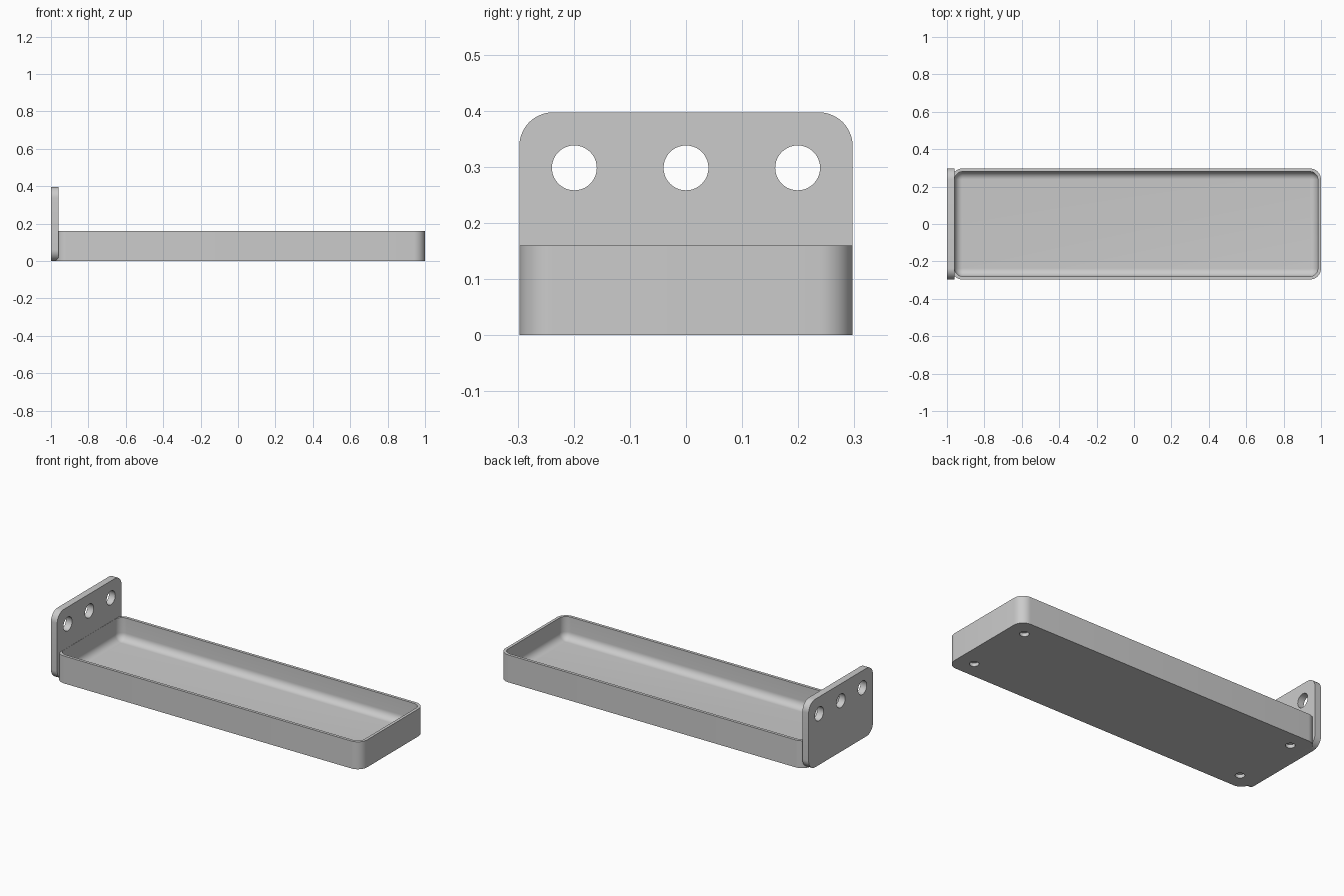
import bpy, bmesh
from math import pi, cos, sin, radians
from mathutils import Matrix

cube = bpy.data.objects.get("Cube")
if cube:
    bpy.data.objects.remove(cube, do_unlink=True)

# Single grey finish
grey = bpy.data.materials.new("grey")
grey.use_nodes = True
colour = (0.6, 0.6, 0.6, 1)
grey.diffuse_color = colour
grey.node_tree.nodes["Principled BSDF"].inputs["Base Color"].default_value = colour

X0, X1 = -0.976, 1.0      # tray ends
HALF = 0.297              # half depth of the tray and plate
CORNER = 0.06
WALL = 0.017
FILLET = 0.042
FLOOR, RIM = 0.03, 0.16
PLATE_X0, PLATE_X1, PLATE_TOP = -1.0, -0.96, 0.397


def rounded_rect(a0, a1, b0, b1, r, steps=10):
    """Outline of a rectangle with rounded corners."""
    pts = []
    corners = [(a1 - r, b1 - r), (a0 + r, b1 - r), (a0 + r, b0 + r), (a1 - r, b0 + r)]
    for i, (ca, cb) in enumerate(corners):
        for k in range(steps + 1):
            t = (i + k / steps) * pi / 2
            pts.append((ca + r * cos(t), cb + r * sin(t)))
    return pts


def skin(name, rings):
    """Closed solid through a stack of matching rings."""
    bm = bmesh.new()
    loops = [[bm.verts.new(p) for p in ring] for ring in rings]
    n = len(loops[0])
    for low, high in zip(loops, loops[1:]):
        for i in range(n):
            j = (i + 1) % n
            bm.faces.new((low[i], low[j], high[j], high[i]))
    bm.faces.new(loops[0][::-1])
    bm.faces.new(loops[-1])
    bmesh.ops.recalc_face_normals(bm, faces=bm.faces)
    return finish(name, bm)


def finish(name, bm):
    mesh = bpy.data.meshes.new(name)
    bm.to_mesh(mesh)
    bm.free()
    mesh.materials.append(grey)
    obj = bpy.data.objects.new(name, mesh)
    bpy.context.collection.objects.link(obj)
    return obj


def drill(target, name, centres, radius, depth, turn):
    """Cut a set of round holes with one hidden cutter."""
    bm = bmesh.new()
    for c in centres:
        bmesh.ops.create_cone(bm, cap_ends=True, segments=40, radius1=radius,
                              radius2=radius, depth=depth,
                              matrix=Matrix.Translation(c) @ turn)
    cutter = finish(name, bm)
    cutter.hide_render = True
    cutter.hide_viewport = True
    mod = target.modifiers.new("holes", "BOOLEAN")
    mod.operation = "DIFFERENCE"
    mod.solver = "EXACT"
    mod.object = cutter


def tray_ring(inset, z):
    r = max(CORNER - inset, 0.001)
    outline = rounded_rect(X0 + inset, X1 - inset, -HALF + inset, HALF - inset, r)
    return [(x, y, z) for x, y in outline]


# Tray: outer wall, rim, inner wall, filleted floor
rings = [tray_ring(0, 0), tray_ring(0, RIM), tray_ring(WALL, RIM)]
for k in range(11):
    t = k / 10 * pi / 2
    rings.append(tray_ring(WALL + FILLET * (1 - cos(t)), FLOOR + FILLET * (1 - sin(t))))
tray = skin("tray", rings)

# Blind holes under the four tray corners
foot_holes = [(x, y, 0) for x in (X0 + 0.1, X1 - 0.1) for y in (-0.2, 0.2)]
drill(tray, "foot_hole_cutter", foot_holes, 0.025, 0.04, Matrix.Identity(4))

# Upright mounting plate with three through holes
outline = rounded_rect(-HALF, HALF, 0, PLATE_TOP, CORNER)
plate = skin("mounting_plate", [[(x, y, z) for y, z in outline] for x in (PLATE_X0, PLATE_X1)])
plate_holes = [(PLATE_X0, y, 0.298) for y in (-0.199, 0, 0.199)]
drill(plate, "plate_hole_cutter", plate_holes, 0.04, 0.2, Matrix.Rotation(pi / 2, 4, "Y"))

# Smooth curves, sharp edges
for obj in (tray, plate):
    bpy.ops.object.select_all(action="DESELECT")
    obj.select_set(True)
    bpy.context.view_layer.objects.active = obj
    for mod in list(obj.modifiers):
        bpy.ops.object.modifier_apply(modifier=mod.name)
    bpy.ops.object.shade_smooth_by_angle(angle=radians(30))
